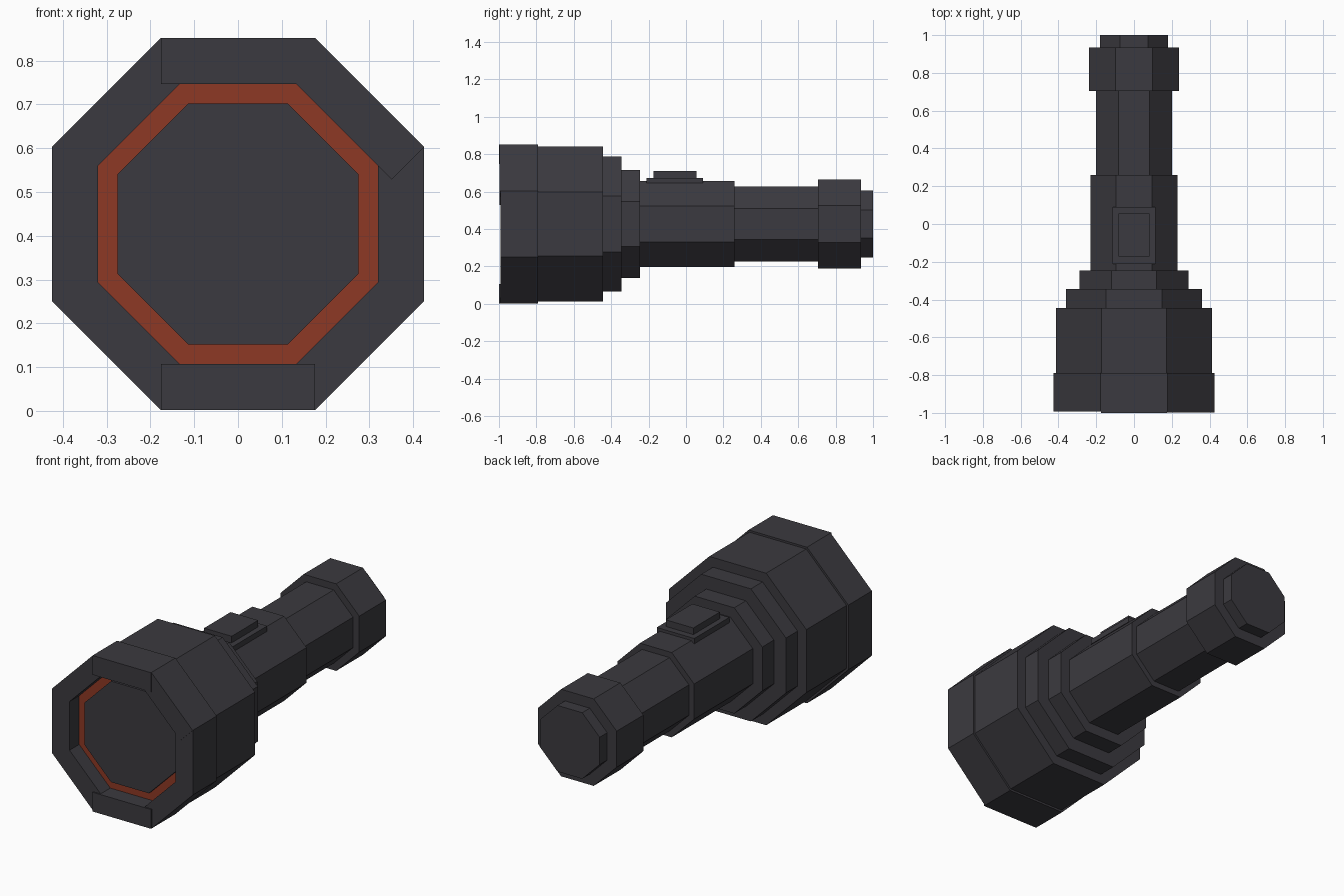
import bpy, bmesh, math
from mathutils import Matrix, Vector

default = bpy.data.objects.get("Cube")
if default:
    bpy.data.objects.remove(default, do_unlink=True)

AXIS_Z = 0.427  # height of the torch's centre line


def make_material(name, colour):
    mat = bpy.data.materials.new(name)
    mat.use_nodes = True
    mat.diffuse_color = colour
    bsdf = next(n for n in mat.node_tree.nodes if n.type == 'BSDF_PRINCIPLED')
    bsdf.inputs["Base Color"].default_value = colour
    return mat


dark_grey = make_material("dark grey", (0.044, 0.042, 0.050, 1))
burnt_orange = make_material("burnt orange", (0.27, 0.040, 0.018, 1))


def finish(name, bm, mat):
    bmesh.ops.recalc_face_normals(bm, faces=bm.faces)
    mesh = bpy.data.meshes.new(name)
    bm.to_mesh(mesh)
    bm.free()
    mesh.materials.append(mat)
    obj = bpy.data.objects.new(name, mesh)
    bpy.context.scene.collection.objects.link(obj)
    return obj


def octagon(name, profile, mat, hollow=False):
    """Eight-sided sweep of (y, flat-to-centre distance) points along y."""
    bm = bmesh.new()
    rings = []
    for y, apothem in profile:
        r = apothem / math.cos(math.pi / 8)
        angles = [math.pi / 8 + k * math.pi / 4 for k in range(8)]
        rings.append([bm.verts.new((r * math.cos(a), y, AXIS_Z + r * math.sin(a)))
                      for a in angles])
    pairs = list(zip(rings, rings[1:]))
    if hollow:
        pairs.append((rings[-1], rings[0]))
    else:
        bm.faces.new(rings[0])
        bm.faces.new(rings[-1])
    for a, b in pairs:
        for i in range(8):
            j = (i + 1) % 8
            bm.faces.new((a[i], a[j], b[j], b[i]))
    return finish(name, bm, mat)


def box(name, low, high, mat, turn=0.0):
    """Box between two corners, turned about the torch's centre line."""
    low, high = Vector(low), Vector(high)
    bm = bmesh.new()
    bmesh.ops.create_cube(bm, size=1)
    bmesh.ops.scale(bm, vec=high - low, verts=bm.verts)
    bmesh.ops.translate(bm, vec=(low + high) / 2, verts=bm.verts)
    bmesh.ops.rotate(bm, cent=(0, 0, AXIS_Z), verts=bm.verts,
                     matrix=Matrix.Rotation(turn, 3, 'Y'))
    return finish(name, bm, mat)


# Stepped solid sections from head to tail: name, start, end, size
sections = [
    ("head", -0.80, -0.445, 0.414),
    ("front_collar", -0.46, -0.345, 0.361),
    ("rear_collar", -0.36, -0.245, 0.288),
    ("body", -0.26, 0.26, 0.231),
    ("grip", 0.25, 0.71, 0.200),
    ("tail_ring", 0.705, 0.935, 0.237),
    ("tail_cap", 0.92, 1.0, 0.180),
]
for name, start, end, size in sections:
    octagon(name, [(start, size), (end, size)], dark_grey)

# Hollow bezel around the lens, with slightly raised lips
octagon("bezel", [(-0.993, 0.425), (-0.79, 0.425), (-0.79, 0.32), (-0.993, 0.32)],
        dark_grey, hollow=True)
for name, turn, front in (("top_lip", 0, -1.0), ("bottom_lip", math.pi, -1.0),
                          ("side_lip", math.pi / 4, -0.997)):
    box(name, (-0.176, front, AXIS_Z + 0.32), (0.176, -0.80, AXIS_Z + 0.425),
        dark_grey, turn)

# Recessed coloured ring and lens
octagon("lens_ring", [(-0.91, 0.321), (-0.79, 0.321), (-0.79, 0.27), (-0.91, 0.27)],
        burnt_orange, hollow=True)
octagon("lens", [(-0.93, 0.275), (-0.79, 0.275)], dark_grey)

# Switch on top of the body
box("switch_plate", (-0.113, -0.212, 0.645), (0.113, 0.09, 0.674), dark_grey)
box("switch_button", (-0.083, -0.173, 0.66), (0.083, 0.055, 0.71), dark_grey)
